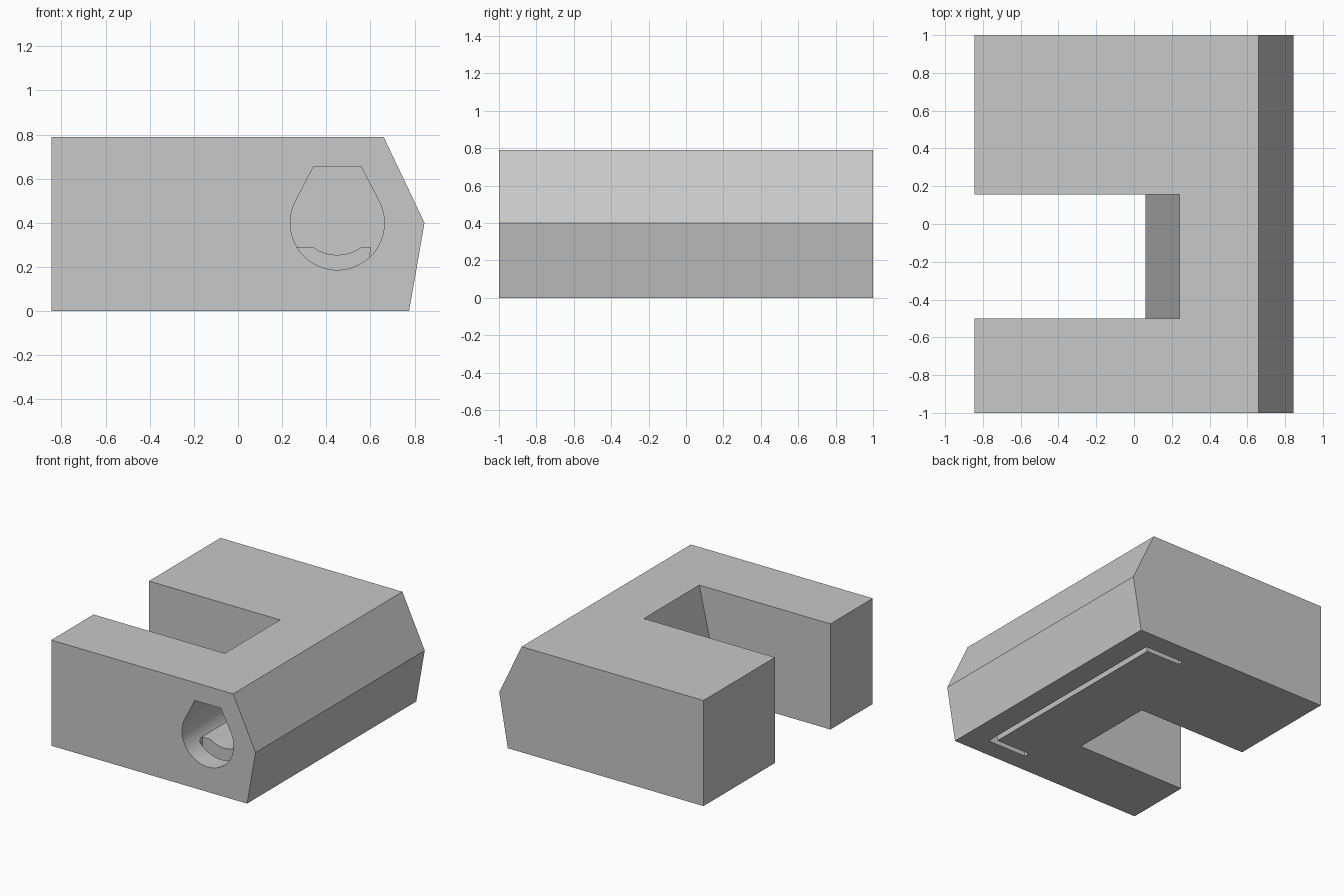
import bpy
import math

cube = bpy.data.objects.get("Cube")
if cube:
    bpy.data.objects.remove(cube, do_unlink=True)

grey = bpy.data.materials.new("neutral grey")
grey.use_nodes = True
colour = (0.58, 0.58, 0.58, 1)
grey.diffuse_color = colour
grey.node_tree.nodes["Principled BSDF"].inputs["Base Color"].default_value = colour


def prism(name, profile, y0, y1):
    """Extrude an (x, z) profile along y."""
    n = len(profile)
    verts = [(x, y, z) for y in (y0, y1) for x, z in profile]
    faces = [list(range(n)), list(range(2 * n - 1, n - 1, -1))]
    faces += [[i, i + n, (i + 1) % n + n, (i + 1) % n] for i in range(n)]
    mesh = bpy.data.meshes.new(name)
    mesh.from_pydata(verts, [], faces)
    # make the winding consistent and outward whatever the profile order
    area = sum(profile[i][0] * profile[(i + 1) % n][1]
               - profile[(i + 1) % n][0] * profile[i][1] for i in range(n))
    if area < 0:
        mesh.flip_normals()
    mesh.materials.append(grey)
    obj = bpy.data.objects.new(name, mesh)
    bpy.context.collection.objects.link(obj)
    return obj


def arc(cx, cz, r, a0, a1, steps):
    angles = [math.radians(a0 + (a1 - a0) * i / steps) for i in range(steps + 1)]
    return [(cx + r * math.cos(a), cz + r * math.sin(a)) for a in angles]


def combine(target, tool, operation):
    """Apply a boolean and discard the helper."""
    tool.hide_render = True
    bpy.context.view_layer.objects.active = target
    mod = target.modifiers.new(tool.name, 'BOOLEAN')
    mod.operation = operation
    mod.solver = 'EXACT'
    mod.object = tool
    bpy.ops.object.modifier_apply(modifier=mod.name)
    bpy.data.objects.remove(tool, do_unlink=True)


# Main block with a pointed long side
body = prism("body", [(-0.845, 0), (0.775, 0), (0.845, 0.4),
                      (0.66, 0.79), (-0.845, 0.79)], -1, 1)

# Open notch with a sloping inner wall
notch = [(-1, -0.1), (0.037, -0.1), (0.263, 0.89), (-1, 0.89)]
combine(body, prism("notch_cutter", notch, -0.5, 0.155), 'DIFFERENCE')

# Blind teardrop bore from the front
bore = arc(0.45, 0.4, 0.213, -207, 27, 52) + [(0.558, 0.655), (0.342, 0.655)]
combine(body, prism("bore_cutter", bore, -1.1, 0.84), 'DIFFERENCE')

# Spring tongue with a shallow groove, rising into the bore
tongue = [(0.25, 0.15), (0.62, 0.15), (0.62, 0.29)]
tongue += arc(0.45, 0.445, 0.19, -54.6, -125.4, 16) + [(0.25, 0.29)]
combine(body, prism("tongue", tongue, -0.83, 0.82), 'UNION')

# Thin U-shaped slit around the tongue, open at the bottom
lean = 0.175


def slit(left, right, lean_left):
    low, high = -0.1, 0.31
    return [(left + lean * low * lean_left, low), (right + lean * low, low),
            (right + lean * high, high), (left + lean * high * lean_left, high)]


combine(body, prism("long_slit", slit(0.553, 0.597, 1), -0.85, 0.845), 'DIFFERENCE')
for y0, y1 in ((-0.85, -0.808), (0.803, 0.845)):
    combine(body, prism("end_slit", slit(0.272, 0.575, 0), y0, y1), 'DIFFERENCE')

# Smooth only the curved bore and groove
bpy.ops.object.select_all(action='DESELECT')
body.select_set(True)
bpy.context.view_layer.objects.active = body
bpy.ops.object.shade_smooth_by_angle(angle=math.radians(20))
